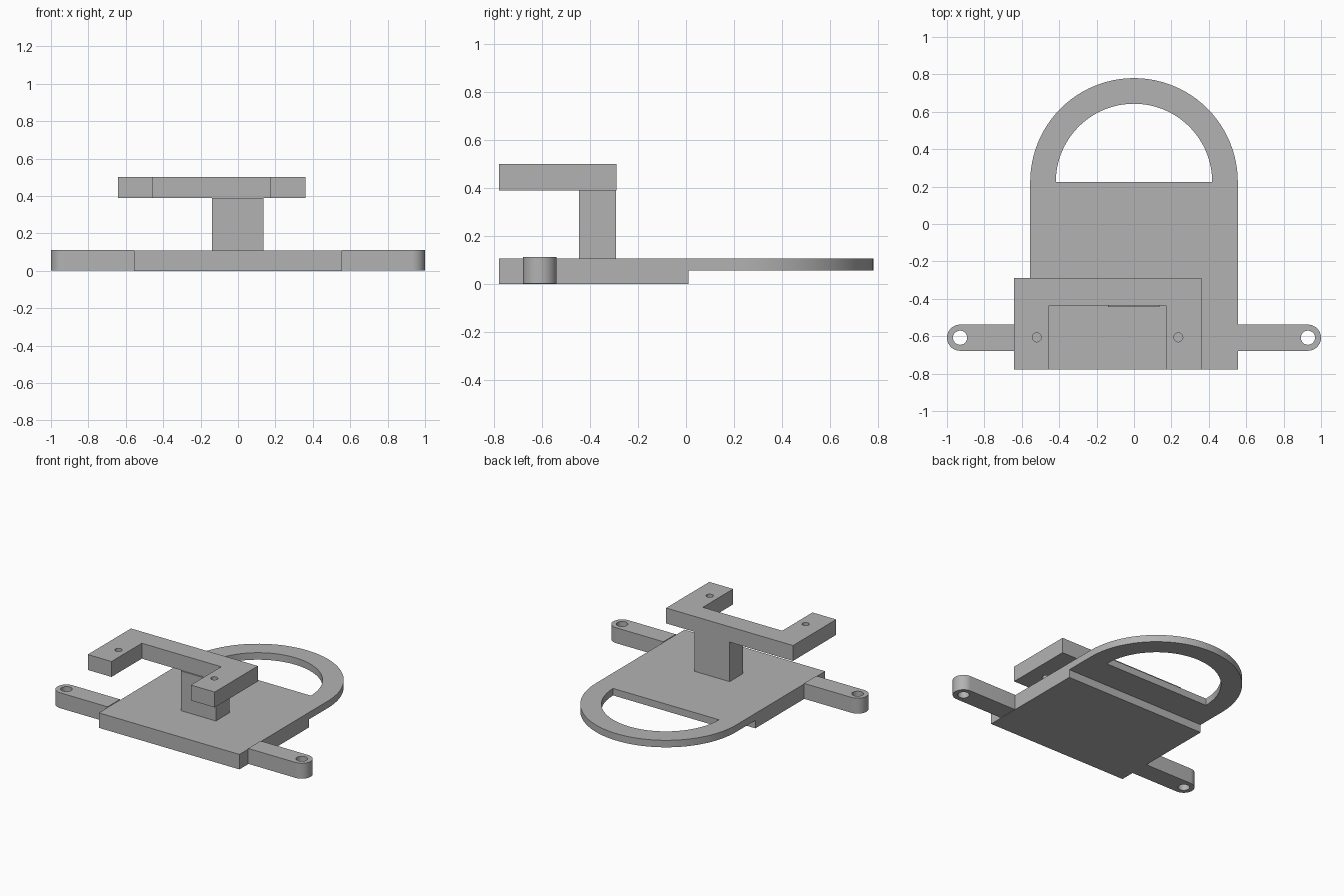
import bpy
import bmesh
from math import pi, cos, sin, radians

if "Cube" in bpy.data.objects:
    bpy.data.objects.remove(bpy.data.objects["Cube"], do_unlink=True)

# Single plain grey material
grey = bpy.data.materials.new("plain grey")
grey.use_nodes = True
colour = (0.45, 0.45, 0.45, 1)
grey.diffuse_color = colour
grey.node_tree.nodes["Principled BSDF"].inputs["Base Color"].default_value = colour


def arc(cx, cy, r, start, end, steps):
    """Points along a circular arc, angles in degrees."""
    angles = [radians(start + (end - start) * i / steps) for i in range(steps + 1)]
    return [(cx + r * cos(a), cy + r * sin(a)) for a in angles]


def circle(cx, cy, r, steps=24):
    return arc(cx, cy, r, 0, 360, steps)[:-1]


def rect(x0, x1, y0, y1):
    return [(x0, y0), (x1, y0), (x1, y1), (x0, y1)]


def slab(name, z0, z1, outline, *holes):
    """Extrude a flat outline, with optional through holes, from z0 to z1."""
    curve = bpy.data.curves.new(name + "_profile", "CURVE")
    curve.dimensions = "2D"
    curve.fill_mode = "BOTH"
    curve.extrude = (z1 - z0) / 2
    for loop in (outline, *holes):
        spline = curve.splines.new("POLY")
        spline.points.add(len(loop) - 1)
        for point, (x, y) in zip(spline.points, loop):
            point.co = (x, y, 0, 1)
        spline.use_cyclic_u = True
    helper = bpy.data.objects.new(name + "_profile", curve)
    bpy.context.scene.collection.objects.link(helper)
    graph = bpy.context.evaluated_depsgraph_get()
    mesh = bpy.data.meshes.new_from_object(helper.evaluated_get(graph))
    bpy.data.objects.remove(helper, do_unlink=True)
    bpy.data.curves.remove(curve)

    # Weld caps to walls and lift into place
    bm = bmesh.new()
    bm.from_mesh(mesh)
    bmesh.ops.remove_doubles(bm, verts=bm.verts, dist=0.0001)
    bmesh.ops.translate(bm, verts=bm.verts, vec=(0, 0, (z0 + z1) / 2))
    bmesh.ops.recalc_face_normals(bm, faces=bm.faces)
    bm.to_mesh(mesh)
    bm.free()
    mesh.name = name
    mesh.materials.clear()
    mesh.materials.append(grey)
    obj = bpy.data.objects.new(name, mesh)
    bpy.context.scene.collection.objects.link(obj)
    bpy.ops.object.select_all(action="DESELECT")
    obj.select_set(True)
    bpy.context.view_layer.objects.active = obj
    bpy.ops.object.shade_smooth_by_angle(angle=radians(30))
    return obj


half = 0.555      # half width of the base
top = 0.107       # deck height
front = -0.777
step = 0.01       # where the thick base ends
centre = 0.225    # centre of the handle arch

# Thick base block
slab("base", 0, top, rect(-half, half, front, step))

# Thin deck running into the arched handle
slab("handle", 0.057, top,
     [(-half, step), (half, step)] + arc(0, centre, half, 0, 180, 48),
     arc(0, centre, 0.418, 0, 180, 48))

# Side mounting arms with rounded, drilled ends
arm_y, arm_r, arm_x = -0.608, 0.07, 0.93
for side, label in ((1, "left"), (-1, "right")):
    outline = ([(half, arm_y - arm_r)]
               + arc(arm_x, arm_y, arm_r, -90, 90, 20)
               + [(half, arm_y + arm_r)])
    slab(label + "_arm", 0.002, 0.112,
         [(side * x, y) for x, y in outline],
         circle(side * arm_x, arm_y, 0.038))

# Upright post
slab("post", top, 0.39, rect(-0.14, 0.137, -0.445, -0.292))

# U-shaped bracket, offset to the right, with a screw hole in each prong
back, inner = -0.29, -0.435
slab("bracket", 0.39, 0.5,
     [(-0.642, front), (-0.455, front), (-0.455, inner), (0.172, inner),
      (0.172, front), (0.36, front), (0.36, back), (-0.642, back)],
     circle(-0.52, -0.606, 0.024), circle(0.237, -0.606, 0.024))
